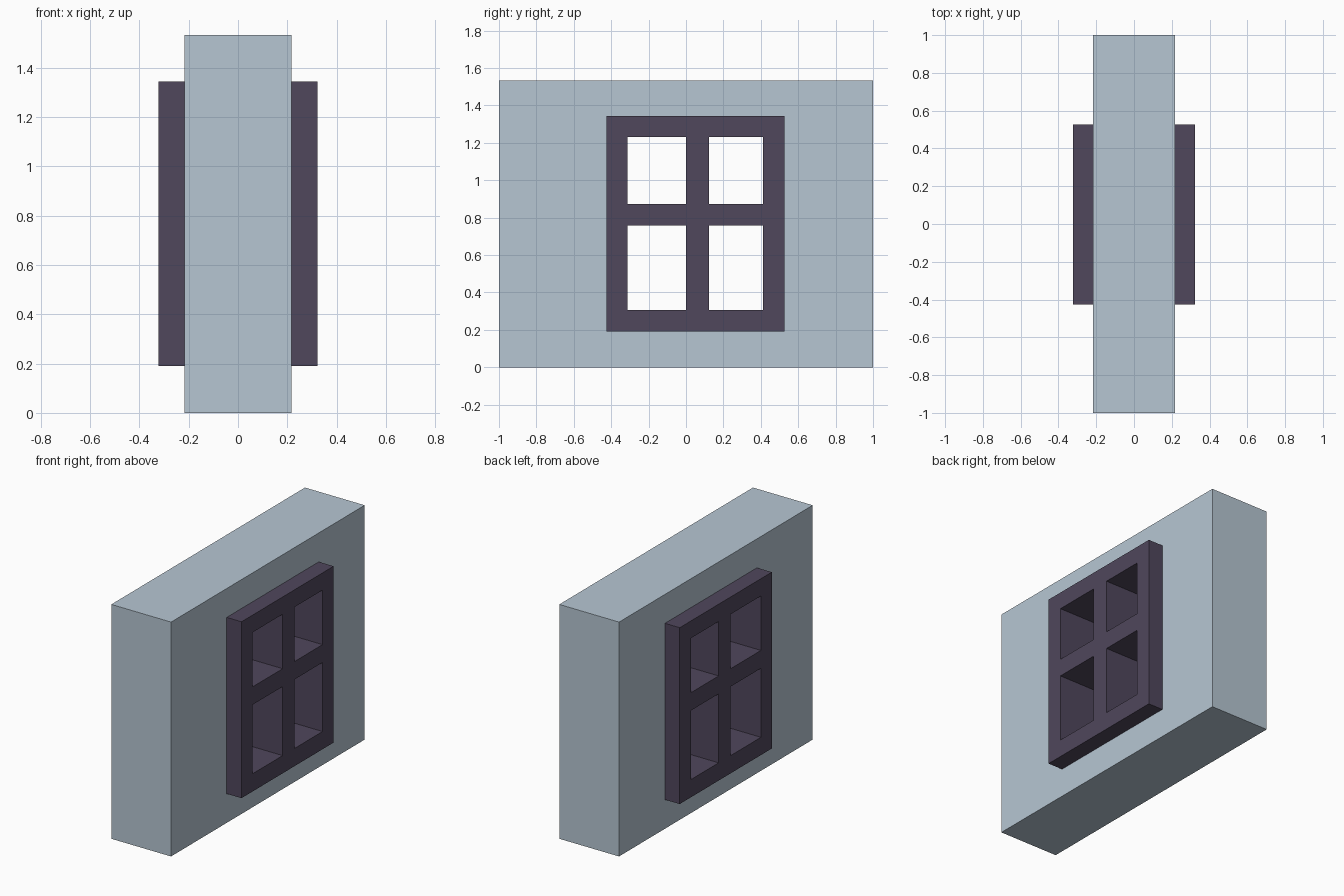
import bpy, bmesh

if "Cube" in bpy.data.objects:
    bpy.data.objects.remove(bpy.data.objects["Cube"])


def material(name, rgb):
    m = bpy.data.materials.new(name)
    m.diffuse_color = (*rgb, 1)
    m.use_nodes = True
    m.node_tree.nodes["Principled BSDF"].inputs["Base Color"].default_value = m.diffuse_color
    return m


def lattice(name, ys, zs, openings, half_depth, mat):
    """Flat grid in the YZ plane with some cells left open, extruded along X."""
    bm = bmesh.new()
    for i in range(len(ys) - 1):
        for j in range(len(zs) - 1):
            if (i, j) not in openings:
                corners = [(i, j), (i + 1, j), (i + 1, j + 1), (i, j + 1)]
                bm.faces.new([bm.verts.new((-half_depth, ys[a], zs[b])) for a, b in corners])
    bmesh.ops.remove_doubles(bm, verts=bm.verts[:], dist=1e-5)
    out = bmesh.ops.extrude_face_region(bm, geom=bm.faces[:], use_keep_orig=True)
    moved = [g for g in out["geom"] if isinstance(g, bmesh.types.BMVert)]
    bmesh.ops.translate(bm, verts=moved, vec=(2 * half_depth, 0, 0))
    bmesh.ops.recalc_face_normals(bm, faces=bm.faces[:])
    mesh = bpy.data.meshes.new(name)
    bm.to_mesh(mesh)
    bm.free()
    mesh.materials.append(mat)
    obj = bpy.data.objects.new(name, mesh)
    bpy.context.collection.objects.link(obj)
    return obj


wall_mat = material("pale_blue", (0.47, 0.565, 0.65))
frame_mat = material("dark_purple", (0.08, 0.063, 0.107))

# Wall with one rectangular opening
lattice("wall", [-1, -0.425, 0.526, 1], [0, 0.19, 1.343, 1.532],
        {(1, 1)}, 0.216, wall_mat)

# Window frame with four open panes, running through the wall
lattice("window_frame", [-0.425, -0.313, 0.0, 0.124, 0.412, 0.526],
        [0.19, 0.306, 0.757, 0.874, 1.23, 1.343],
        {(i, j) for i in (1, 3) for j in (1, 3)}, 0.323, frame_mat)
